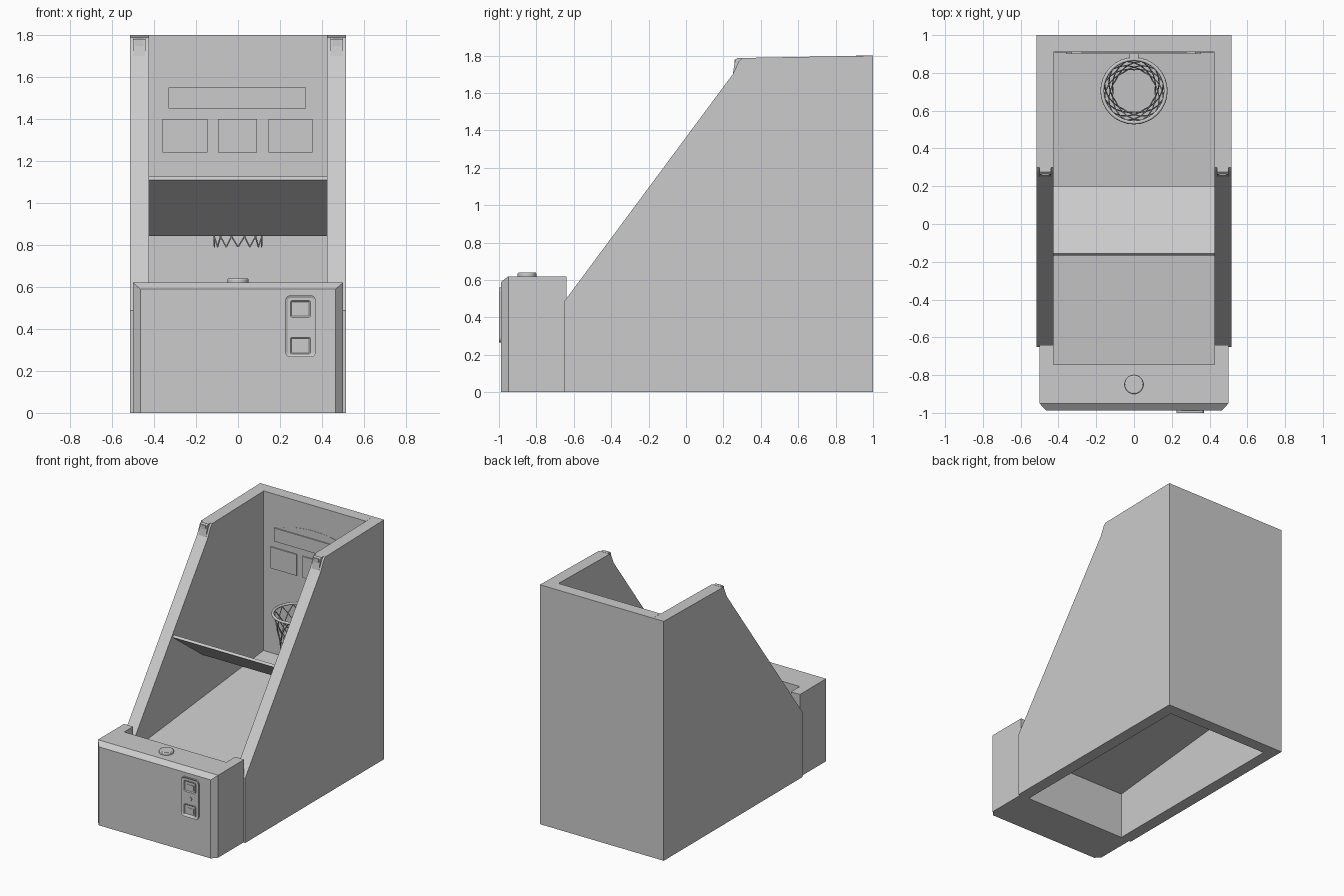
import bpy, bmesh
from math import sin, cos, pi, radians
from mathutils import Vector

if "Cube" in bpy.data.objects:
    bpy.data.objects.remove(bpy.data.objects["Cube"])


def make(name, bm):
    bmesh.ops.recalc_face_normals(bm, faces=bm.faces)
    me = bpy.data.meshes.new(name)
    bm.to_mesh(me)
    bm.free()
    ob = bpy.data.objects.new(name, me)
    bpy.context.collection.objects.link(ob)
    return ob


def prism(name, pts, axis, a, b, inset=0, depth=0):
    """Extrude a 2D outline along x (pts = y,z) or y (pts = x,z); optionally recess the face at a."""
    bm = bmesh.new()
    place = (lambda p, d: (d, p[0], p[1])) if axis == 'x' else (lambda p, d: (p[0], d, p[1]))
    va = [bm.verts.new(place(p, a)) for p in pts]
    vb = [bm.verts.new(place(p, b)) for p in pts]
    face = bm.faces.new(va)
    bm.faces.new(vb[::-1])
    n = len(pts)
    for i in range(n):
        bm.faces.new((va[i], vb[i], vb[(i + 1) % n], va[(i + 1) % n]))
    if inset:
        bmesh.ops.recalc_face_normals(bm, faces=bm.faces)
        bmesh.ops.inset_region(bm, faces=[face], thickness=inset)
        d = Vector(place((0, 0), depth))
        bmesh.ops.translate(bm, verts=face.verts, vec=d)
    return make(name, bm)


def box(name, x0, x1, y0, y1, z0, z1):
    return prism(name, [(y0, z0), (y1, z0), (y1, z1), (y0, z1)], 'x', x0, x1)


def rounded(x0, x1, z0, z1, r, seg=5):
    pts = []
    for k, (cx, cz) in enumerate([(x1 - r, z1 - r), (x0 + r, z1 - r), (x0 + r, z0 + r), (x1 - r, z0 + r)]):
        for i in range(seg + 1):
            t = (k + i / seg) * pi / 2
            pts.append((cx + r * cos(t), cz + r * sin(t)))
    return pts


def rect(x0, x1, z0, z1):
    return [(x0, z0), (x1, z0), (x1, z1), (x0, z1)]


def cylinder(name, loc, r, h, seg=32, bevel=0.006):
    bpy.ops.mesh.primitive_cylinder_add(vertices=seg, radius=r, depth=h, location=loc)
    ob = bpy.context.object
    ob.name = name
    m = ob.modifiers.new("bevel", 'BEVEL')
    m.width, m.segments = bevel, 2
    bpy.ops.object.shade_smooth_by_angle(angle=radians(35))
    return ob


# Sloped side panels with small end clips at the upper front
side = [(-.65, 0), (1, 0), (1, 1.8), (.30, 1.787), (.28, 1.765), (.25, 1.70), (-.65, .487)]
clip = [(.25, 1.70), (.30, 1.70), (.30, 1.788), (.275, 1.788), (.263, 1.778)]
for s, tag in ((-1, "left"), (1, "right")):
    prism("side_panel_" + tag, side, 'x', s * .425, s * .515)
    prism("edge_clip_" + tag, clip, 'x', s * .44, s * .50)
    box("clip_tab_" + tag, s * .45, s * .49, .258, .29, 1.735, 1.78)
    # rear arms of the front cabinet
    box("cabinet_arm_" + tag, s * .425, s * .50, -.745, -.64, 0, .62)

# Back wall
box("back_wall", -.425, .425, .91, 1, 0, 1.8)

# Front cabinet with chamfered front edges
bm = bmesh.new()
for s in (-1, 1):
    for y, z in ((-.745, 0), (-.745, .62), (-.95, 0), (-.95, .62)):
        bm.verts.new((s * .5, y, z))
    for z in (0, .59):
        bm.verts.new((s * .465, -.988, z))
bmesh.ops.convex_hull(bm, input=bm.verts)
bmesh.ops.dissolve_limit(bm, angle_limit=radians(1), verts=bm.verts, edges=bm.edges)
make("front_cabinet", bm)
box("cabinet_base", -.425, .425, -.745, -.645, 0, .37)

# Ball return ramp, hollow underneath
prism("return_ramp", [(-.745, .34), (.91, .51), (.91, .60), (-.745, .43)], 'x', -.425, .425)

# Tilted ball deflector shelf with thin ribs on top
prism("deflector_shelf", [(-.168, 1.11), (.19, .842), (.20, .855), (-.155, 1.125)], 'x', -.425, .425)


def shelf_rib(name, x0, x1, y0, y1):
    top = lambda y: 1.125 - .7606 * (y + .155)
    prism(name, [(y0, top(y0) - .006), (y1, top(y1) - .006), (y1, top(y1) + .002), (y0, top(y0) + .002)], 'x', x0, x1)


for i, y in enumerate((-.04, .178)):
    shelf_rib("shelf_cross_rib_%d" % i, -.39, .39, y - .003, y + .003)
for i, (x, y) in enumerate(((-.29, 0), (-.145, -.115), (0, .03), (.145, .06), (.29, -.08))):
    shelf_rib("shelf_rib_%d" % i, x - .002, x + .002, -.14, y)

# Arched backboard and score displays on the back wall
arch = [(.42, 1.0), (.42, 1.41)] + [(.42 * cos(t), 1.41 + .2 * sin(t))
        for t in [i * pi / 24 for i in range(1, 24)]] + [(-.42, 1.41), (-.42, 1.0)]
prism("backboard", arch, 'y', .908, .915)
prism("score_banner", rect(-.33, .325, 1.45, 1.55), 'y', .90, .912)
for i, (a, b) in enumerate(((-.36, -.145), (-.095, .09), (.145, .355))):
    prism("score_display_%d" % i, rect(a, b, 1.24, 1.40), 'y', .90, .912)

# Hoop ring with its wall bracket
HY, HZ = .705, 1.07
bpy.ops.mesh.primitive_torus_add(location=(0, HY, HZ), major_radius=.168, minor_radius=.01,
                                 major_segments=32, minor_segments=8)
bpy.context.object.name = "hoop_ring"
bpy.ops.object.shade_smooth_by_angle(angle=radians(60))
box("hoop_bracket", -.025, .025, .87, .912, 1.045, 1.08)

# Net of crossing strands tapering to a zigzag hem
levels = [(.162, 1.065), (.150, 1.01), (.138, .95), (.126, .89), (.118, .84), (.112, .79)]
cu = bpy.data.curves.new("hoop_net", 'CURVE')
cu.dimensions = '3D'
cu.bevel_depth, cu.bevel_resolution = .0035, 1
N = 12
for k in range(N):
    for d in (-1, 1):
        sp = cu.splines.new('POLY')
        sp.points.add(len(levels) - 1)
        for j, (r, z) in enumerate(levels):
            t = (k + d * (j - 5) * .5) * 2 * pi / N
            sp.points[j].co = (r * cos(t), HY + r * sin(t), z, 1)
bpy.context.collection.objects.link(bpy.data.objects.new("hoop_net", cu))

# Start button on the cabinet top
cylinder("start_button", (0, -.85, .625), .05, .03)

# Coin door: rounded plate with raised rim and two framed slots
prism("coin_plate", rounded(.225, .37, .265, .56, .025), 'y', -1, -.98, .012, .006)
for i, z in enumerate((.455, .28)):
    prism("coin_slot_frame_%d" % i, rounded(.25, .345, z, z + .08, .008, 3), 'y', -1, -.98, .012, .012)
    prism("coin_slot_flap_%d" % i, rect(.275, .33, z + .018, z + .055), 'y', -.997, -.98)
prism("coin_lock", [(.2975 + .016 * cos(i * pi / 4), .405 + .016 * sin(i * pi / 4)) for i in range(8)],
      'y', -.998, -.98)
